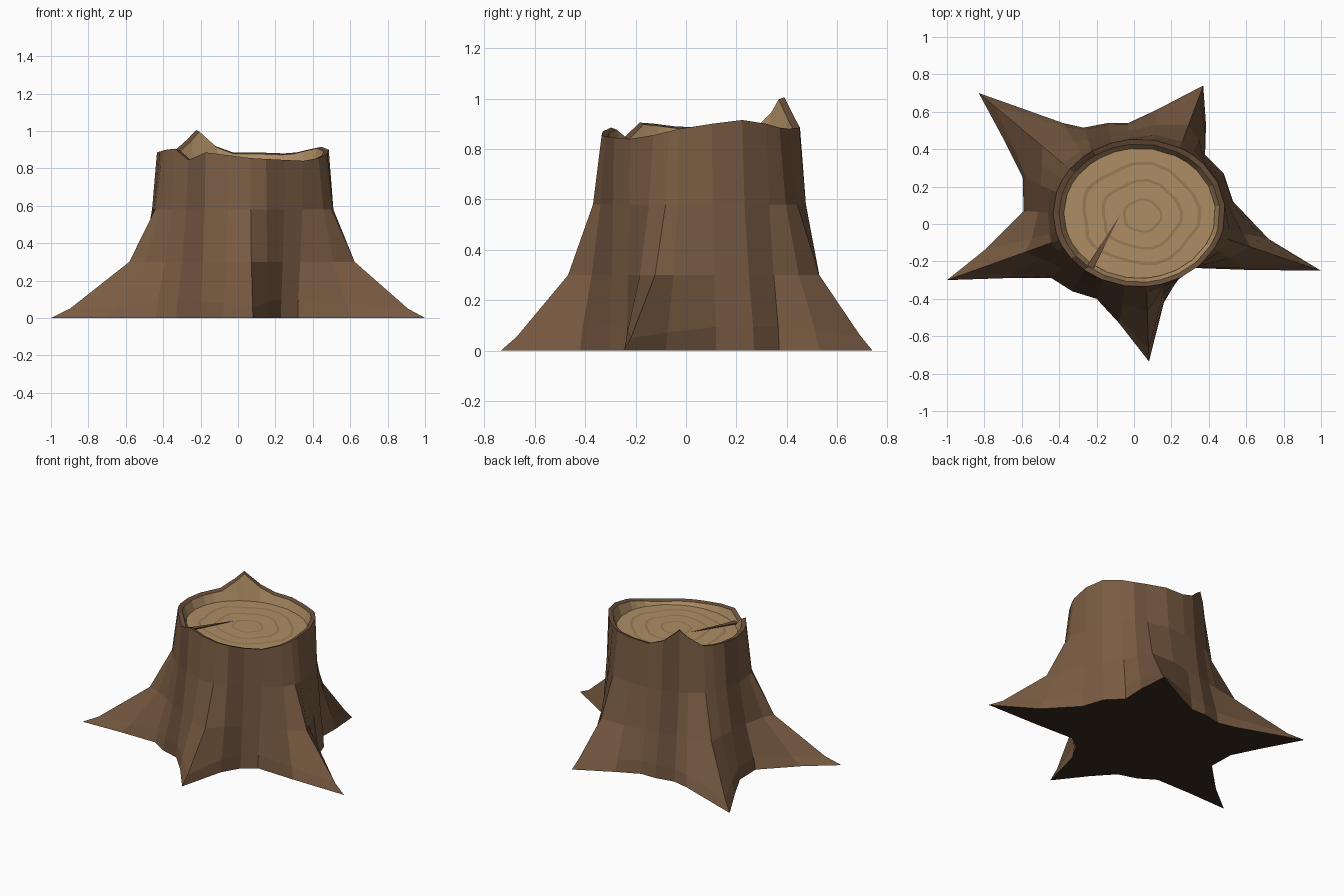
import bpy, bmesh, math
from mathutils import Vector

if "Cube" in bpy.data.objects:
    bpy.data.objects.remove(bpy.data.objects["Cube"])

CX, CY, FLOOR = 0.05, 0.04, 0.82

# One entry per bark column, anticlockwise: ground x, ground y, rim height
COLUMNS = [
    (1.0, -.25, .87), (.72, -.08, .88), (.53, .12, .90), (.48, .27, .915),
    (.38, .37, .90), (.385, .53, .885), (.37, .74, .88), (.12, .61, .885),
    (-.03, .54, .885), (-.14, .54, .92), (-.27, .515, 1.005), (-.38, .54, .955),
    (-.83, .70, .89), (-.69, .44, .885), (-.595, .25, .885), (-.59, .07, .885),
    (-.80, -.14, .89), (-1.0, -.30, .895), (-.70, -.29, .90), (-.44, -.29, .905),
    (-.33, -.36, .845), (-.20, -.40, .885), (-.08, -.53, .87), (.08, -.735, .855),
    (.16, -.42, .85), (.23, -.30, .845), (.32, -.235, .84), (.60, -.245, .855)]
N = len(COLUMNS)


def material(name, rgb):
    m = bpy.data.materials.new(name)
    m.diffuse_color = (*rgb, 1)
    m.use_nodes = True
    m.node_tree.nodes["Principled BSDF"].inputs["Base Color"].default_value = m.diffuse_color
    return m


bark = material("bark", (.19, .105, .055))
dark_bark = material("dark_bark", (.14, .075, .042))
wood = material("wood", (.42, .27, .13))
ring_wood = material("ring_wood", (.31, .20, .09))
under = material("underside", (.04, .024, .013))


def rim_point(x, y, scale=1.0):
    """Point of the sawn outline lying above a ground point."""
    a = math.atan2(y - CY, x - CX)
    r = scale * (1 - .07 * math.cos(a + math.pi / 4))
    return CX + .46 * r * math.cos(a), CY + .395 * r * math.sin(a)


def ring(bm, points):
    return [bm.verts.new(p) for p in points]


def bridge(bm, a, b, mat):
    for i in range(N):
        j = (i + 1) % N
        f = bm.faces.new((a[i], a[j], b[j], b[i]))
        f.material_index = mat(i)


def finish(bm, name, mats):
    bmesh.ops.recalc_face_normals(bm, faces=bm.faces)
    me = bpy.data.meshes.new(name)
    bm.to_mesh(me)
    bm.free()
    for m in mats:
        me.materials.append(m)
    ob = bpy.data.objects.new(name, me)
    bpy.context.collection.objects.link(ob)
    return ob


# Bark with flaring roots: each column sweeps from the ground to the rim
levels = [[] for _ in range(5)]
for x, y, h in COLUMNS:
    tx, ty = rim_point(x, y)
    w = min(1, math.hypot(x - tx, y - ty) / .45)      # 1 on roots, 0 in valleys
    steps = [(1, 0), (.93 - .1 * w, .1 - .05 * w), (.6 - .3 * w, .3),
             (.22 - .15 * w, .58), (0, h)]
    for level, (t, z) in zip(levels, steps):
        level.append((tx + (x - tx) * t, ty + (y - ty) * t, z))

bm = bmesh.new()
rings = [ring(bm, level) for level in levels]
lip = ring(bm, [(*rim_point(x, y, .935), h - .008) for x, y, h in COLUMNS])
for a, b in zip(rings, rings[1:]):
    bridge(bm, a, b, lambda i: 1 if i in (5, 9, 14, 20, 24) else 0)
bridge(bm, rings[-1], lip, lambda i: 1)
base = bm.faces.new(rings[0])
base.material_index = 2
inner = ring(bm, [(*rim_point(x, y, .87), FLOOR - .02) for x, y, h in COLUMNS])
bridge(bm, lip, inner, lambda i: 3)                   # pale broken wood inside the rim
finish(bm, "bark_and_roots", [bark, dark_bark, under, wood])

# Sawn face with growth rings
bm = bmesh.new()
scales = [.88, .69, .65, .47, .435, .23, .20]
rings = [ring(bm, [(*rim_point(x, y, s * (1 + (.04 * math.sin(i * 1.1) if s < .8 else 0))), FLOOR)
                   for i, (x, y, h) in enumerate(COLUMNS)]) for s in scales]
for k, (a, b) in enumerate(zip(rings, rings[1:])):
    bridge(bm, a, b, lambda i: k % 2)
bm.faces.new(rings[-1])
finish(bm, "sawn_face", [wood, ring_wood])

# Drying crack: thin wedge from the heart to the notch in the rim
bm = bmesh.new()
start, end = Vector((-.07, .055, FLOOR + .003)), Vector((-.245, -.25, FLOOR + .012))
side = (end - start).cross(Vector((0, 0, 1))).normalized() * .02
tri = [bm.verts.new(p) for p in (start, end - side, end + side)]
low = bm.verts.new(end - Vector((0, 0, .03)))
bm.faces.new(tri)
bm.faces.new((tri[0], tri[1], low))
bm.faces.new((tri[0], low, tri[2]))
bm.faces.new((tri[1], tri[2], low))
finish(bm, "crack", [dark_bark])
